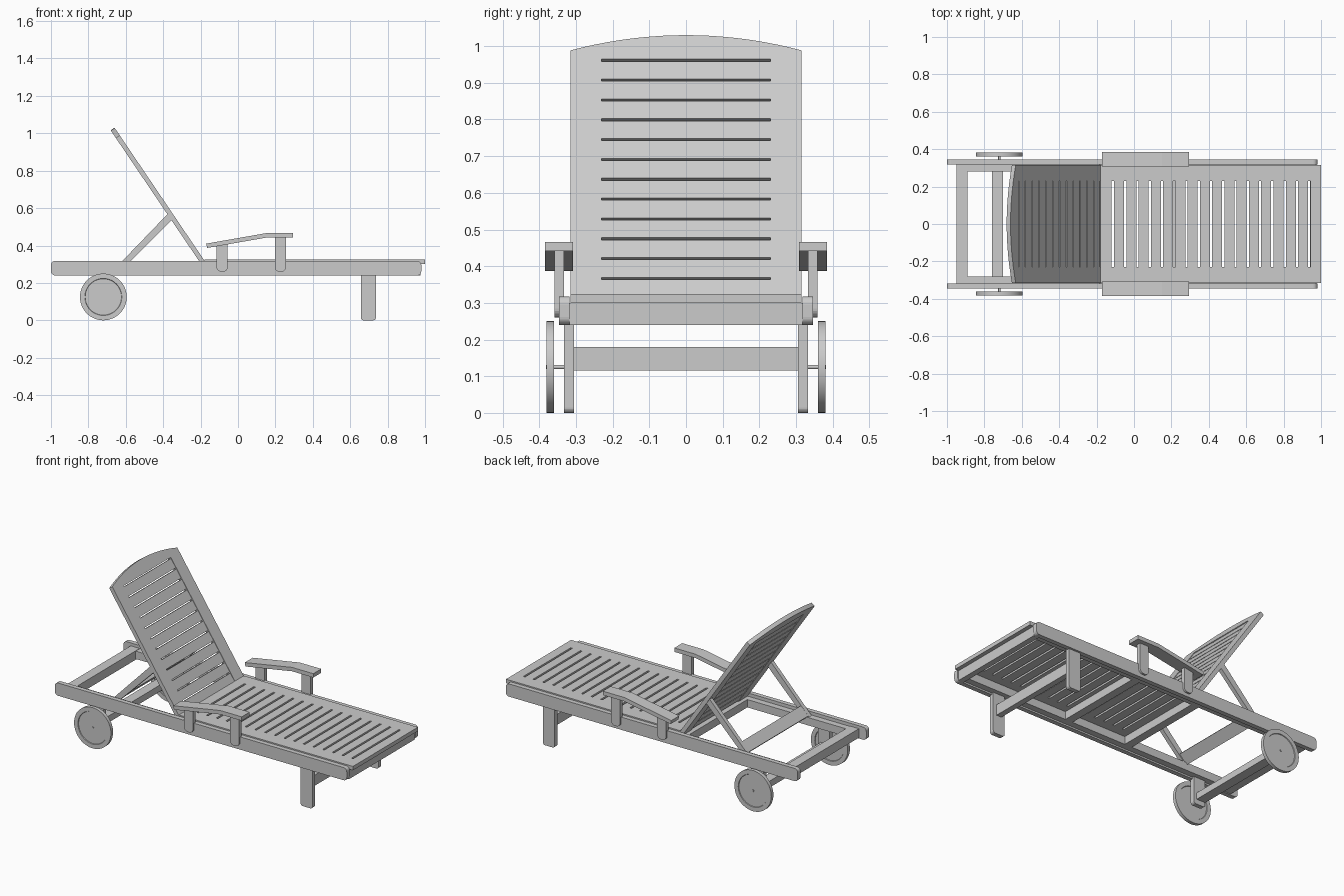
import bpy, bmesh, math
from mathutils import Matrix, Vector

if "Cube" in bpy.data.objects:
    bpy.data.objects.remove(bpy.data.objects["Cube"], do_unlink=True)

GREY = (0.6, 0.6, 0.6, 1)
mat = bpy.data.materials.new("plain grey")
mat.use_nodes = True
mat.diffuse_color = GREY
mat.node_tree.nodes["Principled BSDF"].inputs["Base Color"].default_value = GREY

# Side profiles are drawn in x, z and extruded along y
SIDE = Matrix(((1, 0, 0, 0), (0, 0, 1, 0), (0, 1, 0, 0), (0, 0, 0, 1)))
SIDES = (("front", -1), ("back", 1))


def finish(name, bm, frame=Matrix()):
    bm.transform(frame)
    bmesh.ops.recalc_face_normals(bm, faces=bm.faces)
    mesh = bpy.data.meshes.new(name)
    bm.to_mesh(mesh)
    bm.free()
    mesh.materials.append(mat)
    obj = bpy.data.objects.new(name, mesh)
    bpy.context.collection.objects.link(obj)
    return obj


def extrude_faces(bm, depth):
    ret = bmesh.ops.extrude_face_region(bm, geom=bm.faces[:], use_keep_orig=True)
    verts = [v for v in ret["geom"] if isinstance(v, bmesh.types.BMVert)]
    bmesh.ops.translate(bm, verts=verts, vec=(0, 0, depth))


def prism(name, pts, lo, hi, frame=SIDE, rim=0):
    bm = bmesh.new()
    bm.faces.new([bm.verts.new((a, b, lo)) for a, b in pts])
    extrude_faces(bm, hi - lo)
    if rim:
        bmesh.ops.recalc_face_normals(bm, faces=bm.faces)
        caps = [f for f in bm.faces if len(f.verts) > 4]
        bmesh.ops.inset_individual(bm, faces=caps, thickness=rim)
        bmesh.ops.inset_individual(bm, faces=caps, thickness=0.002, depth=-0.004)
    return finish(name, bm, frame)


def rounded(x0, x1, z0, z1, r_bottom, r_top=0):
    """Rectangle outline with rounded bottom and top corners."""
    pts = []
    corners = ((x0, z0, 1, 1, r_bottom, 180), (x1, z0, -1, 1, r_bottom, 270),
               (x1, z1, -1, -1, r_top, 0), (x0, z1, 1, -1, r_top, 90))
    for x, z, sx, sz, r, start in corners:
        if not r:
            pts.append((x, z))
            continue
        for k in range(6):
            a = math.radians(start + 18 * k)
            pts.append((x + sx * r + r * math.cos(a), z + sz * r + r * math.sin(a)))
    return pts


def bar(name, x0, x1, z0, z1, y):
    return prism(name, rounded(x0, x1, z0, z1, 0), -y, y)


def pair(name, pts, y0, y1, **kw):
    return [prism(f"{side}_{name}", pts, s * y0, s * y1, **kw) for side, s in SIDES]


def smooth(obj):
    obj.data.shade_smooth()
    obj.data.set_sharp_from_angle(angle=math.radians(35))


# Base frame
pair("side_rail", rounded(-1, 0.98, 0.24, 0.318, 0.022, 0.022), 0.318, 0.346)
pair("inner_ledge", rounded(-0.89, 0.95, 0.25, 0.298, 0), 0.28, 0.318)
bar("head_crossbar", -0.95, -0.89, 0.245, 0.3, 0.318)
bar("foot_crossbar", 0.94, 0.975, 0.24, 0.3, 0.318)
bar("middle_crossbar", 0.2, 0.25, 0.25, 0.298, 0.28)
bar("hinge_crossbar", -0.22, -0.17, 0.25, 0.298, 0.28)

# Legs and stretchers
pair("foot_leg", rounded(0.657, 0.738, 0, 0.29, 0.015), 0.306, 0.333)
pair("wheel_leg", rounded(-0.76, -0.68, 0.085, 0.29, 0.015), 0.306, 0.333)
bar("foot_leg_stretcher", 0.68, 0.715, 0.115, 0.18, 0.308)
bar("wheel_leg_stretcher", -0.76, -0.7, 0.115, 0.155, 0.308)


# Wheels and axle
def circle(r, n):
    return [(-0.72 + r * math.cos(math.tau * k / n), 0.125 + r * math.sin(math.tau * k / n))
            for k in range(n)]


for wheel in pair("wheel", circle(0.125, 48), 0.36, 0.381, rim=0.026):
    smooth(wheel)
smooth(prism("axle", circle(0.006, 12), -0.382, 0.382))

# Slatted seat: a grid of cells with the slots left out
xs = [-0.18]
for i in range(17):
    slot = -0.113 + 0.0656 * i
    xs += [slot - 0.006, slot + 0.006]
xs.append(1.0)
ys = (-0.315, -0.23, 0.23, 0.315)
bm = bmesh.new()
grid = [[bm.verts.new((x, y, 0.3)) for y in ys] for x in xs]
for i in range(len(xs) - 1):
    for j in range(3):
        if not (i % 2 and j == 1):
            bm.faces.new((grid[i][j], grid[i + 1][j], grid[i + 1][j + 1], grid[i][j + 1]))
extrude_faces(bm, 0.024)
finish("seat_panel", bm)

# Reclined backrest: arched frame and recessed slats
up = Vector((-0.56, 0, 0.828)).normalized()
out = Vector((up.z, 0, -up.x))
lean = Matrix.Translation((-0.18, 0, 0.32)) @ Matrix((up, (0, 1, 0), out)).transposed().to_4x4()
arch = [(0.857 - 0.05 * (k / 10) ** 2, 0.0315 * k) for k in range(-10, 11)]
prism("backrest_frame",
      [(-0.02, -0.315)] + arch + [(-0.02, 0.315), (-0.02, 0.23), (0.779, 0.23),
                                  (0.779, -0.23), (-0.02, -0.23)],
      -0.025, 0, frame=lean)
for i in range(12):
    top = 0.773 - 0.0653 * i
    prism(f"backrest_slat_{i + 1}", rounded(top - 0.0583, top, -0.231, 0.231, 0),
          -0.022, -0.003, frame=lean)

# Backrest props
pair("prop_strut", [(-0.635, 0.3), (-0.59, 0.3), (-0.345, 0.545), (-0.37, 0.575)], 0.285, 0.31)
prism("prop_board", [(-0.63, 0.305), (-0.612, 0.287), (-0.562, 0.337), (-0.58, 0.355)],
      -0.286, 0.286)

# Armrests
pair("armrest", [(-0.165, 0.387), (0.15, 0.442), (0.295, 0.442), (0.295, 0.466),
                 (0.15, 0.466), (-0.17, 0.41)], 0.308, 0.385)
pair("armrest_rear_post", rounded(-0.115, -0.055, 0.26, 0.405, 0.025), 0.333, 0.358)
pair("armrest_fore_post", rounded(0.197, 0.257, 0.26, 0.45, 0.025), 0.333, 0.358)
